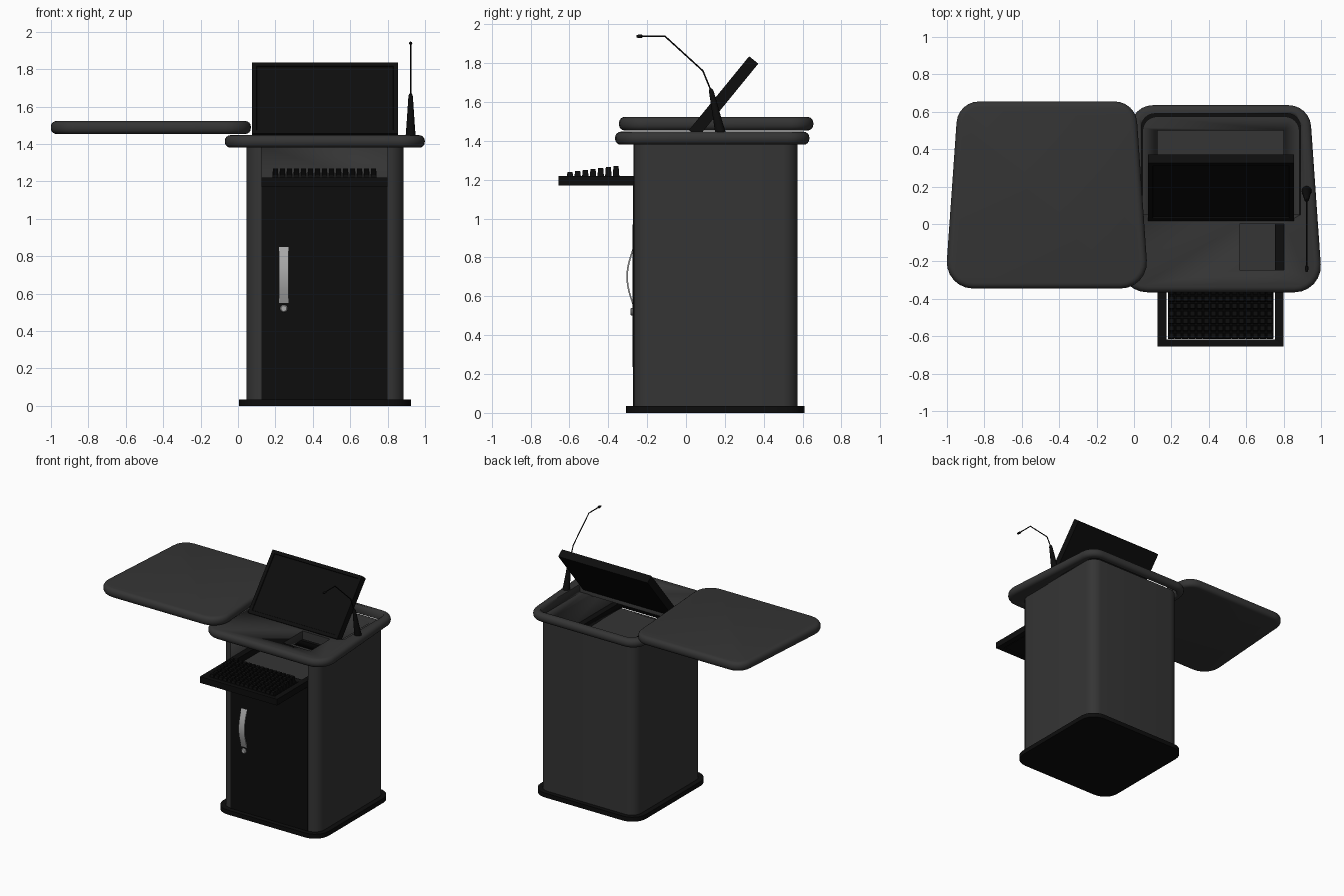
import bpy, bmesh, math
from mathutils import Vector as V

if "Cube" in bpy.data.objects:
    bpy.data.objects.remove(bpy.data.objects["Cube"])


def material(name, c):
    m = bpy.data.materials.new(name)
    m.diffuse_color = (c, c, c, 1)
    m.use_nodes = True
    m.node_tree.nodes["Principled BSDF"].inputs["Base Color"].default_value = m.diffuse_color
    return m


GREY = material("dark_grey", 0.035)
BLACK = material("black", 0.004)
STEEL = material("steel", 0.4)


def link(name, bm, mat, smooth=True):
    bmesh.ops.recalc_face_normals(bm, faces=bm.faces)
    me = bpy.data.meshes.new(name)
    bm.to_mesh(me)
    bm.free()
    ob = bpy.data.objects.new(name, me)
    bpy.context.collection.objects.link(ob)
    me.materials.append(mat)
    activate(ob)
    if smooth:
        bpy.ops.object.shade_smooth_by_angle(angle=math.radians(35))
    return ob


def activate(ob):
    bpy.ops.object.select_all(action='DESELECT')
    ob.select_set(True)
    bpy.context.view_layer.objects.active = ob


def rounded(pts, radii, n=6):
    """Polygon with filleted corners."""
    out = []
    for i, p in enumerate(pts):
        p, r = V(p), radii[i]
        if r == 0:
            out.append(p)
            continue
        a = (V(pts[i - 1]) - p).normalized()
        b = (V(pts[(i + 1) % len(pts)]) - p).normalized()
        half = a.angle(b) / 2
        c = p + (a + b).normalized() * r / math.sin(half)
        s, e = p + a * r / math.tan(half) - c, p + b * r / math.tan(half) - c
        out += [c + s.normalized().slerp(e.normalized(), k / n) * r for k in range(n + 1)]
    return out


def extruded(pts, vec):
    bm = bmesh.new()
    f = bm.faces.new([bm.verts.new(p) for p in pts])
    r = bmesh.ops.extrude_face_region(bm, geom=[f], use_keep_orig=True)
    bmesh.ops.translate(bm, vec=vec, verts=[v for v in r["geom"] if isinstance(v, bmesh.types.BMVert)])
    bmesh.ops.recalc_face_normals(bm, faces=bm.faces)
    return bm


def slab(name, pts, z0, z1, mat, bevel=0):
    bm = extruded([(p.x, p.y, z0) for p in pts], (0, 0, z1 - z0))
    if bevel:
        rim = [e for e in bm.edges if abs(e.verts[0].co.z - e.verts[1].co.z) < 1e-5]
        bmesh.ops.bevel(bm, geom=rim, offset=bevel, segments=4, profile=0.5, affect='EDGES')
    return link(name, bm, mat)


def rect(x0, x1, y0, y1, rf=0, rb=0):
    return rounded([(x0, y0), (x1, y0), (x1, y1), (x0, y1)], [rf, rf, rb, rb])


def box(name, x0, x1, y0, y1, z0, z1, mat):
    return slab(name, rect(x0, x1, y0, y1), z0, z1, mat)


def cut(ob, cutter):
    m = ob.modifiers.new("cut", 'BOOLEAN')
    m.operation, m.solver, m.object = 'DIFFERENCE', 'EXACT', cutter
    activate(ob)
    bpy.ops.object.modifier_apply(modifier=m.name)
    bpy.data.objects.remove(cutter)


def tube(name, path, radii, mat, n=12):
    """Round bar through points, one radius per point."""
    bm = bmesh.new()
    rings = []
    for i, p in enumerate(path):
        d = (V(path[min(i + 1, len(path) - 1)]) - V(path[max(i - 1, 0)])).normalized()
        u = V((1, 0, 0)) if abs(d.x) < 0.9 else V((0, 1, 0))
        w = d.cross(u).normalized()
        rings.append([bm.verts.new(V(p) + radii[i] * (u * math.cos(t) + w * math.sin(t)))
                      for t in (2 * math.pi * k / n for k in range(n))])
    for a, b in zip(rings, rings[1:]):
        for k in range(n):
            bm.faces.new((a[k], a[(k + 1) % n], b[(k + 1) % n], b[k]))
    bm.faces.new(rings[0])
    bm.faces.new(rings[-1])
    return link(name, bm, mat)


# Plinth and cabinet with the keyboard bay cut through its front and top
slab("plinth", rect(0.005, 0.925, -0.31, 0.61, 0.12, 0.12), 0, 0.035, BLACK)
body = slab("cabinet", rect(0.045, 0.885, -0.27, 0.575, 0.08, 0.08), 0.035, 1.385, GREY)
cut(body, box("bay_cutter", 0.125, 0.80, -0.5, 0.5, 1.17, 1.6, GREY))

# Door, its narrow panel, handle and lock
box("door", 0.125, 0.80, -0.273, -0.25, 0.035, 1.17, BLACK)
box("door_panel", 0.38, 0.555, -0.276, -0.26, 0.235, 0.97, BLACK)
arc = [(math.sin(math.pi * k / 12), 0.55 + 0.30 * k / 12) for k in range(13)]
outline = [(0.22, -0.273 - 0.034 * s, z) for s, z in arc]
outline += [(0.22, -0.265 - 0.034 * s, z) for s, z in reversed(arc)]
link("handle", extruded(outline, (0.05, 0, 0)), STEEL)
tube("lock", [(0.245, -0.26, 0.52), (0.245, -0.28, 0.52), (0.245, -0.286, 0.52)],
     [0.02, 0.02, 0.015], STEEL, 20)


# Worktop and the matching lid slid off to the left
def top_outline(cx, cy):
    corners = [(cx - 0.545, cy - 0.5), (cx + 0.545, cy - 0.5), (cx + 0.475, cy + 0.5), (cx - 0.475, cy + 0.5)]
    return rounded(corners, [0.14, 0.14, 0.12, 0.12])


top = slab("worktop", top_outline(0.464, 0.135), 1.38, 1.447, GREY, 0.03)
cut(top, slab("well_cutter", rect(0.04, 0.89, 0.05, 0.59, 0, 0.07), 1.3, 1.5, GREY))
cut(top, box("hatch_cutter", 0.565, 0.803, -0.245, 0.0, 1.3, 1.5, GREY))
slab("sliding_lid", top_outline(-0.466, 0.155), 1.453, 1.523, GREY, 0.03)

# Keyboard tray: open frame on rails
tray = box("keyboard_tray", 0.126, 0.799, -0.655, 0.30, 1.171, 1.22, BLACK)
cut(tray, box("tray_front_cutter", 0.173, 0.754, -0.617, -0.325, 1.1, 1.3, BLACK))
cut(tray, box("tray_rear_cutter", 0.173, 0.754, -0.28, 0.26, 1.1, 1.3, BLACK))

# Keyboard: base plus a grid of tapered keys rising to the back
box("keyboard_base", 0.181, 0.746, -0.613, -0.325, 1.175, 1.217, BLACK)
bm = bmesh.new()
COLS, ROWS = 15, 7
for r in range(ROWS):
    for c in range(COLS):
        x, y = 0.20 + c * 0.0375, -0.597 + r * 0.0395
        zt = 1.24 + r * 0.005
        k = bmesh.ops.create_cube(bm, size=1)["verts"]
        for v in k:
            s = 0.026 if v.co.z > 0 else 0.035
            v.co = (x + v.co.x * s, y + v.co.y * s, zt if v.co.z > 0 else 1.21)
link("keys", bm, BLACK, False)

# Tilted monitor with recessed screen
front = V((0, 0.31, 0.38))
back = V((0, 0.047, -0.038))
p = V((0.075, 0.015, 1.455))
bm = extruded([p, p + front, p + front + back, p + back], (0.78, 0, 0))
face = max(bm.faces, key=lambda f: -f.normal.dot(back) * 100)
bmesh.ops.inset_region(bm, faces=[face], thickness=0.035)
bmesh.ops.inset_region(bm, faces=[face], thickness=0.003, depth=-0.006)
link("monitor", bm, BLACK, False)

# Gooseneck microphone
X = 0.923
tube("microphone_base", [(X, 0.177, 1.44), (X, 0.166, 1.49), (X, 0.13, 1.655), (X, 0.126, 1.667)],
     [0.027, 0.023, 0.012, 0.008], BLACK, 16)
tube("microphone_stem", [(X, 0.13, 1.655), (X, 0.087, 1.76), (X, -0.108, 1.938), (X, -0.24, 1.938)],
     [0.004] * 4, BLACK, 8)
tube("microphone_head", [(X, -0.222, 1.938), (X, -0.228, 1.938), (X, -0.245, 1.938), (X, -0.256, 1.938)],
     [0.004, 0.009, 0.009, 0.005], BLACK)
